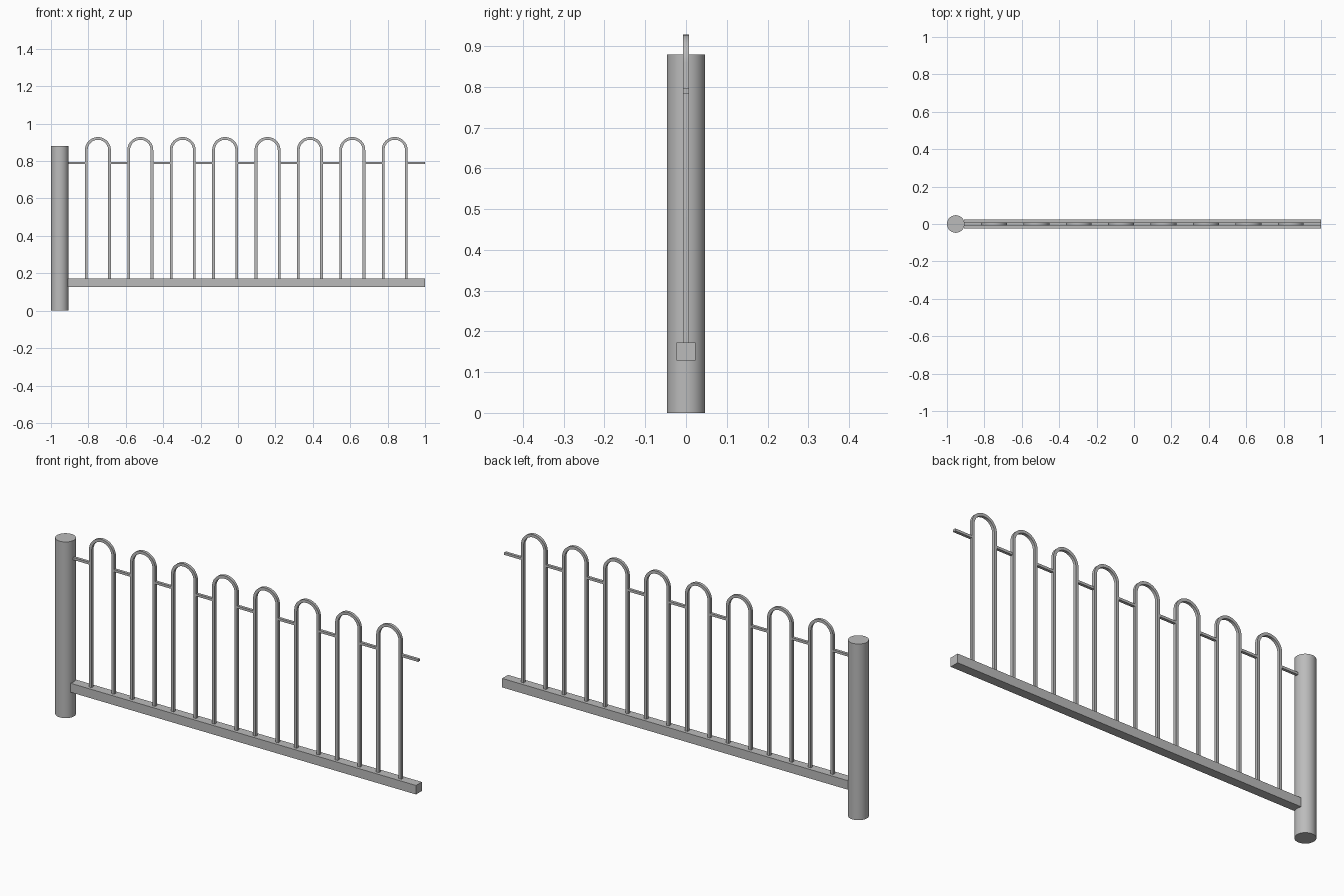
import bpy, bmesh, math

if "Cube" in bpy.data.objects:
    bpy.data.objects.remove(bpy.data.objects["Cube"])

metal = bpy.data.materials.new("grey metal")
metal.diffuse_color = (0.5, 0.5, 0.5, 1)
metal.use_nodes = True
metal.node_tree.nodes["Principled BSDF"].inputs["Base Color"].default_value = metal.diffuse_color

RAIL_TOP = 0.173
BAR = 0.0072           # half thickness of hoop bars
HALF = 0.062           # half width of a hoop at the bar centre line
ARC_Z = 0.859          # height where the arch starts
CENTRES = [-0.749 + 0.2267 * i for i in range(8)]


def add_object(name, bm, smooth=False):
    bmesh.ops.recalc_face_normals(bm, faces=bm.faces)
    mesh = bpy.data.meshes.new(name)
    bm.to_mesh(mesh)
    bm.free()
    mesh.materials.append(metal)
    ob = bpy.data.objects.new(name, mesh)
    bpy.context.collection.objects.link(ob)
    if smooth:
        bpy.ops.object.select_all(action='DESELECT')
        ob.select_set(True)
        bpy.context.view_layer.objects.active = ob
        bpy.ops.object.shade_smooth_by_angle(angle=math.radians(35))
    return ob


def box(name, x0, x1, hy, z0, z1):
    bm = bmesh.new()
    bmesh.ops.create_cube(bm, size=1)
    for v in bm.verts:
        v.co.x = x0 if v.co.x < 0 else x1
        v.co.y *= 2 * hy
        v.co.z = z0 if v.co.z < 0 else z1
    return add_object(name, bm)


def hoop(name, cx, steps=20):
    # centre line with its outward direction: left leg, arch, right leg
    path = [(-HALF, RAIL_TOP - 0.002, math.pi)]
    for i in range(steps + 1):
        a = math.pi * (1 - i / steps)
        path.append((HALF * math.cos(a), ARC_Z + HALF * math.sin(a), a))
    path.append((HALF, RAIL_TOP - 0.002, 0))
    bm = bmesh.new()
    rings = []
    for x, z, a in path:
        rings.append([bm.verts.new((cx + x + s * math.cos(a), y, z + s * math.sin(a)))
                      for s, y in ((-BAR, -BAR), (BAR, -BAR), (BAR, BAR), (-BAR, BAR))])
    for r, q in zip(rings, rings[1:]):
        for k in range(4):
            n = (k + 1) % 4
            bm.faces.new((r[k], r[n], q[n], q[k]))
    bm.faces.new(rings[0])
    bm.faces.new(rings[-1])
    return add_object(name, bm, True)


# Round end post
bm = bmesh.new()
bmesh.ops.create_cone(bm, cap_ends=True, segments=48, radius1=0.047, radius2=0.047, depth=0.88)
bmesh.ops.translate(bm, verts=bm.verts, vec=(-0.953, 0, 0.44))
add_object("end_post", bm, True)

# Bottom rail
box("bottom_rail", -0.91, 1.0, 0.023, 0.128, RAIL_TOP)

# Arched hoops
for i, c in enumerate(CENTRES):
    hoop(f"hoop_{i + 1}", c)

# Short link rods between the hoops
starts = [-0.91] + [c + HALF for c in CENTRES]
ends = [c - HALF for c in CENTRES] + [1.0]
for i, (a, b) in enumerate(zip(starts, ends)):
    box(f"link_rod_{i + 1}", a, b, 0.007, 0.784, 0.796)
